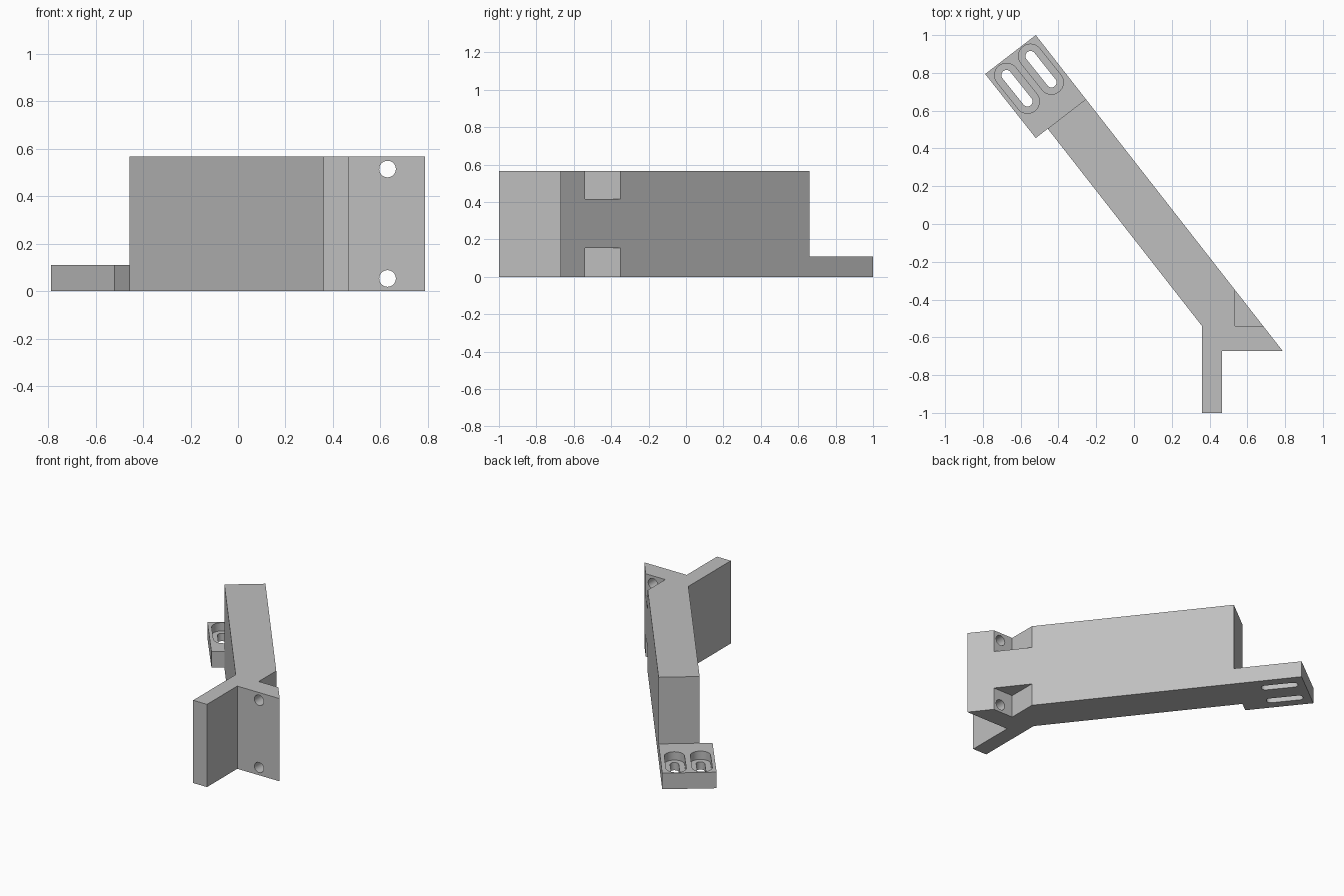
import bpy, bmesh, math
from mathutils import Vector

if "Cube" in bpy.data.objects:
    bpy.data.objects.remove(bpy.data.objects["Cube"])

grey = bpy.data.materials.new("plain grey")
grey.diffuse_color = (0.52, 0.52, 0.52, 1)
grey.use_nodes = True
grey.node_tree.nodes["Principled BSDF"].inputs["Base Color"].default_value = grey.diffuse_color


def prism(name, outline, low, high, axis="Z"):
    """Extrude an outline along Z, or an x-z outline along Y."""
    bm = bmesh.new()

    def at(p, h):
        return (p[0], p[1], h) if axis == "Z" else (p[0], h, p[1])

    face = bm.faces.new([bm.verts.new(at(p, low)) for p in outline])
    ext = bmesh.ops.extrude_face_region(bm, geom=[face])
    step = Vector(at((0, 0), high - low))
    verts = [g for g in ext["geom"] if isinstance(g, bmesh.types.BMVert)]
    bmesh.ops.translate(bm, verts=verts, vec=step)
    bmesh.ops.recalc_face_normals(bm, faces=bm.faces)
    mesh = bpy.data.meshes.new(name)
    bm.to_mesh(mesh)
    bm.free()
    mesh.materials.append(grey)
    ob = bpy.data.objects.new(name, mesh)
    bpy.context.collection.objects.link(ob)
    return ob


def slot(a, b, r, n=16):
    """Rounded slot outline between two end centres."""
    ang = math.atan2(b[1] - a[1], b[0] - a[0])
    pts = []
    for c, start in ((b, ang - math.pi / 2), (a, ang + math.pi / 2)):
        for i in range(n + 1):
            t = start + math.pi * i / n
            pts.append((c[0] + r * math.cos(t), c[1] + r * math.sin(t)))
    return pts


def circle(x, z, r, n=32):
    return [(x + r * math.cos(2 * math.pi * i / n),
             z + r * math.sin(2 * math.pi * i / n)) for i in range(n)]


def carve(ob, cutters):
    """Cut every cutter out of the object, then shade it."""
    bpy.ops.object.select_all(action="DESELECT")
    ob.select_set(True)
    bpy.context.view_layer.objects.active = ob
    for c in cutters:
        c.hide_render = True
        mod = ob.modifiers.new("cut", "BOOLEAN")
        mod.operation = "DIFFERENCE"
        mod.solver = "EXACT"
        mod.object = c
        bpy.ops.object.modifier_apply(modifier=mod.name)
        bpy.data.objects.remove(c)
    bpy.ops.object.shade_smooth_by_angle(angle=math.radians(30))


H = 0.567

# Slanted arm with the front flange and rib
arm = prism("bracket_arm", [
    (0.36, -1.0), (0.465, -1.0), (0.465, -0.672), (0.787, -0.672),
    (-0.255, 0.661), (-0.457, 0.505), (0.36, -0.54)], 0, H)

# Corner pockets and bolt holes, top and bottom
cuts = []
for low, high, hole_z in ((-0.1, 0.153, 0.053), (0.415, H + 0.1, 0.514)):
    cuts.append(prism("pocket_cutter", [
        (0.535, -0.54), (0.9, -0.54), (0.9, -0.2), (0.535, -0.2)], low, high))
    cuts.append(prism("bolt_cutter", circle(0.63, hole_z, 0.035),
                      -0.75, -0.5, "Y"))
carve(arm, cuts)

# Low mounting foot with two counterbored slots
foot = prism("mounting_foot", [
    (-0.255, 0.661), (-0.52, 1.0), (-0.788, 0.794), (-0.52, 0.455)], 0, 0.11)
cuts = []
for a, b in (((-0.675, 0.788), (-0.564, 0.649)),
             ((-0.548, 0.889), (-0.437, 0.750))):
    cuts.append(prism("counterbore_cutter", slot(a, b, 0.063), 0.053, 0.2))
    cuts.append(prism("slot_cutter", slot(a, b, 0.027), -0.1, 0.2))
carve(foot, cuts)
